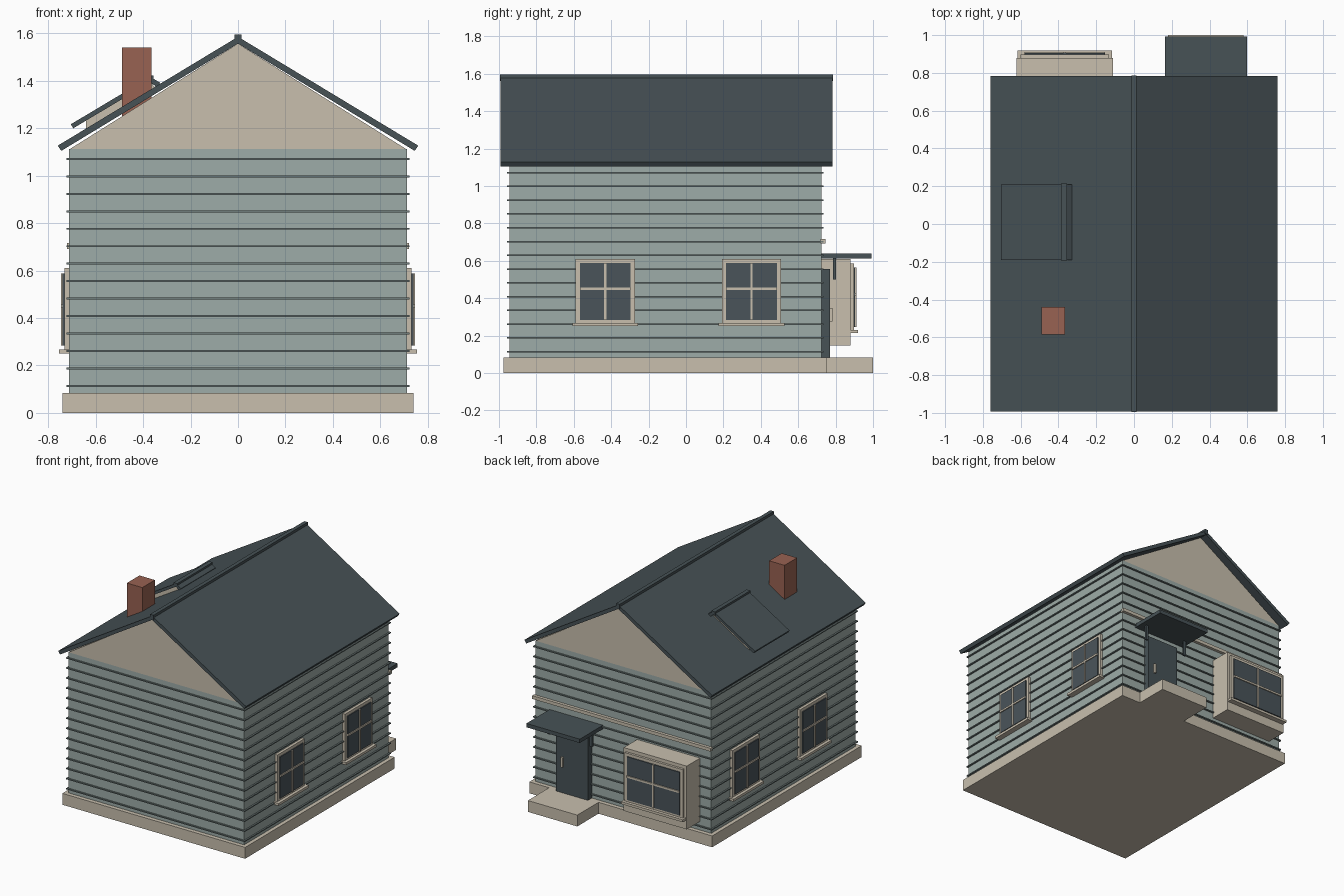
import bpy, bmesh

cube = bpy.data.objects.get("Cube")
if cube:
    bpy.data.objects.remove(cube, do_unlink=True)


def material(name, rgb):
    lin = [((c / 255 + 0.055) / 1.055) ** 2.4 for c in rgb] + [1]
    m = bpy.data.materials.new(name)
    m.use_nodes = True
    m.diffuse_color = lin
    m.node_tree.nodes["Principled BSDF"].inputs["Base Color"].default_value = lin
    return m


SIDING = material("sage siding", (158, 172, 168))
LAP = material("siding shadow line", (112, 125, 124))
TRIM = material("cream trim", (200, 191, 174))
SLATE = material("dark slate", (71, 82, 86))
GLASS = material("dark glass", (74, 84, 90))
BRICK = material("red brick", (152, 98, 82))


def finish(name, bm, mat):
    bmesh.ops.recalc_face_normals(bm, faces=bm.faces)
    me = bpy.data.meshes.new(name)
    bm.to_mesh(me)
    bm.free()
    me.materials.append(mat)
    ob = bpy.data.objects.new(name, me)
    bpy.context.collection.objects.link(ob)
    return ob


def prism(name, profile, y0, y1, mat):
    """Extrude an (x, z) profile along y."""
    bm = bmesh.new()
    face = bm.faces.new([bm.verts.new((x, y0, z)) for x, z in profile])
    ext = bmesh.ops.extrude_face_region(bm, geom=[face])["geom"]
    verts = [v for v in ext if isinstance(v, bmesh.types.BMVert)]
    bmesh.ops.translate(bm, verts=verts, vec=(0, y1 - y0, 0))
    return finish(name, bm, mat)


def box(name, x, y, z, mat):
    return prism(name, [(x[0], z[0]), (x[1], z[0]), (x[1], z[1]), (x[0], z[1])],
                 y[0], y[1], mat)


def window(name, place, c, half, z0, z1, d, sill):
    """Layered window; place turns (along, depth, height) ranges into a box."""
    mid = (z0 + z1) / 2 + 0.015
    e = 0.022
    place(name + "_frame", (c - half, c + half), (d, d + 0.02), (z0, z1), TRIM)
    place(name + "_glass", (c - half + e, c + half - e), (d, d + 0.027),
          (z0 + e, z1 - e), GLASS)
    place(name + "_mullion", (c - 0.006, c + 0.006), (d, d + 0.034),
          (z0 + e, z1 - e), TRIM)
    place(name + "_crossbar", (c - half + e, c + half - e), (d, d + 0.034),
          (mid - 0.007, mid + 0.007), TRIM)
    place(name + "_sill", (c - sill, c + sill), (d, d + 0.042),
          (z0 - 0.012, z0 + 0.006), TRIM)


# Foundation, walls and lap siding
box("foundation", (-0.74, 0.74), (-0.975, 0.755), (0, 0.083), TRIM)
box("walls", (-0.712, 0.712), (-0.945, 0.725), (0.08, 1.112), SIDING)
for i in range(14):
    z = 0.114 + i * 0.0736
    box(f"siding_lap_{i + 1}", (-0.723, 0.723), (-0.956, 0.736),
        (z - 0.004, z + 0.004), LAP)
box("back_trim_band", (-0.722, 0.722), (0.72, 0.747), (0.692, 0.716), TRIM)

# Gables and main roof
prism("gables", [(-0.71, 1.112), (0.71, 1.112), (0, 1.557)], -0.945, 0.725, TRIM)
for side, s in (("left", 1), ("right", -1)):
    prism(side + "_roof_slope",
          [(0, 1.557), (s * 0.745, 1.105), (s * 0.76, 1.127), (0, 1.586)],
          -0.993, 0.783, SLATE)
box("ridge_cap", (-0.014, 0.014), (-0.995, 0.787), (1.56, 1.596), SLATE)
box("chimney", (-0.49, -0.365), (-0.585, -0.44), (1.2, 1.54), BRICK)

# Low dormer on the right slope
prism("dormer_body", [(-0.64, 1.17), (-0.64, 1.24), (-0.37, 1.397), (-0.34, 1.36)],
      -0.165, 0.185, TRIM)
prism("dormer_roof", [(-0.695, 1.2), (-0.705, 1.217), (-0.37, 1.417), (-0.37, 1.394)],
      -0.19, 0.21, SLATE)
prism("dormer_back_slope", [(-0.37, 1.394), (-0.37, 1.417), (-0.328, 1.392), (-0.34, 1.372)],
      -0.19, 0.21, SLATE)
box("dormer_ridge_cap", (-0.386, -0.356), (-0.193, 0.215), (1.395, 1.422), SLATE)

# Side windows, mirrored on both long walls
for side, s in (("left", 1), ("right", -1)):
    def on_side(name, along, depth, z, mat, s=s):
        box(name, sorted(s * d for d in depth), along, z, mat)
    for label, c in (("front", -0.432), ("rear", 0.35)):
        window(f"{side}_{label}_window", on_side, c, 0.158, 0.262, 0.61, 0.712, 0.176)


# Bay window on the back wall
def on_back(name, along, depth, z, mat):
    box(name, along, depth, z, mat)


box("bay_box", (-0.622, -0.112), (0.72, 0.88), (0.147, 0.61), TRIM)
window("bay_window", on_back, -0.367, 0.235, 0.225, 0.585, 0.877, 0.25)

# Entrance
box("doorstep", (0.18, 0.58), (0.75, 1.0), (0, 0.083), TRIM)
box("door", (0.255, 0.515), (0.72, 0.77), (0.083, 0.555), SLATE)
box("door_handle", (0.452, 0.468), (0.765, 0.784), (0.275, 0.347), TRIM)
box("canopy", (0.165, 0.597), (0.72, 0.993), (0.612, 0.64), SLATE)
for label, x in (("left", 0.55), ("right", 0.21)):
    box(label + "_canopy_bracket", (x - 0.01, x + 0.01), (0.786, 0.802),
        (0.5, 0.615), SLATE)
